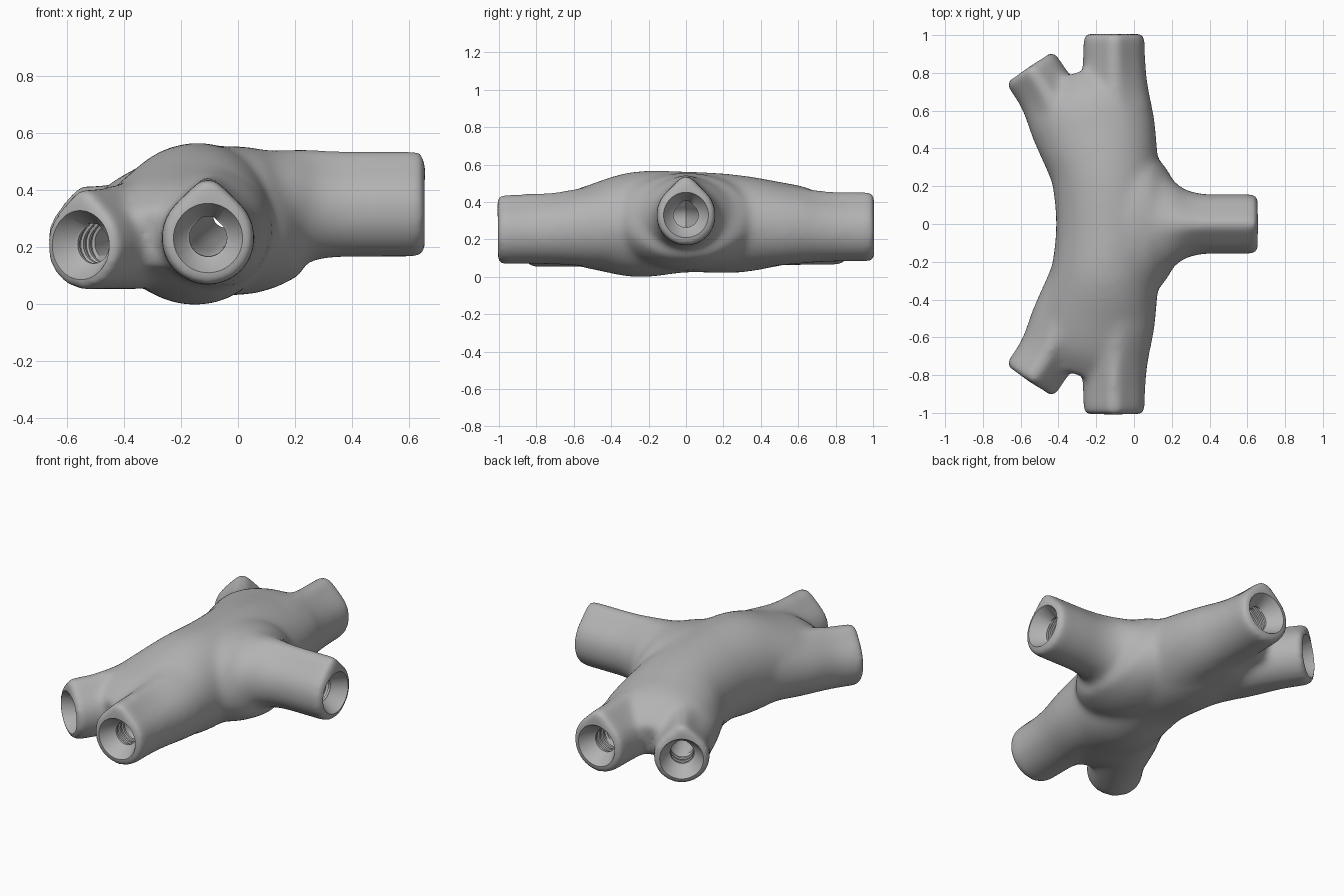
import bpy, bmesh, math
from mathutils import Vector

if "Cube" in bpy.data.objects:
    bpy.data.objects.remove(bpy.data.objects["Cube"])

SIDES = 48
UP = Vector((0, 0, 1))


def outline(point):
    """Unit circle whose top rises to a blunt teardrop tip by the amount point."""
    pts = []
    for i in range(SIDES):
        a = 2 * math.pi * i / SIDES
        f = 1.0
        if math.sin(a) > 0.707:
            f = 1 / math.cos(math.pi / 4 - abs(a - math.pi / 2))
        f = 1 + point * (min(f, 1.3) - 1)
        pts.append((f * math.cos(a), f * math.sin(a)))
    return pts


def refine(stations, steps):
    """Catmull-Rom interpolation of stations (x, y, z, width, height, point)."""
    out = []
    n = len(stations)
    for i in range(n - 1):
        a, b, c, d = (stations[min(max(k, 0), n - 1)] for k in range(i - 1, i + 3))
        for s in range(steps):
            t = s / steps
            out.append([q + 0.5 * t * (r - p + t * (2*p - 5*q + 4*r - s2 + t * (3*(q - r) + s2 - p)))
                        for p, q, r, s2 in zip(a, b, c, d)])
    return out + [stations[-1]]


def loft(bm, stations, steps=1, rounded=False):
    st = refine(stations, steps)
    if rounded:
        st[0][3:5] = [v * .92 for v in st[0][3:5]]
    centres = [Vector(s[:3]) for s in st]
    rings = []
    for i, s in enumerate(st):
        tangent = centres[min(i + 1, len(st) - 1)] - centres[max(i - 1, 0)]
        side = tangent.cross(UP).normalized()
        up = side.cross(tangent).normalized()
        rings.append([bm.verts.new(centres[i] + side * u * s[3] + up * v * s[4])
                      for u, v in outline(s[5])])
    for r0, r1 in zip(rings, rings[1:]):
        for j in range(SIDES):
            k = (j + 1) % SIDES
            bm.faces.new((r0[j], r0[k], r1[k], r1[j]))
    bm.faces.new(rings[0])
    bm.faces.new(rings[-1][::-1])


def finish(bm, name):
    bmesh.ops.recalc_face_normals(bm, faces=bm.faces[:])
    mesh = bpy.data.meshes.new(name)
    bm.to_mesh(mesh)
    bm.free()
    obj = bpy.data.objects.new(name, mesh)
    bpy.context.collection.objects.link(obj)
    return obj


# Branch centre lines from mouth to body: x, y, z, width, height, teardrop amount
straight = [(-.105, -1.007, .238, .164, .166, .9), (-.105, -.85, .24, .166, .166, .9),
            (-.1, -.7, .248, .178, .178, .6), (-.09, -.5, .265, .205, .21, .2),
            (-.11, -.25, .285, .24, .25, 0), (-.13, 0, .295, .25, .25, 0)]
angled = [(-.554, -.832, .213, .155, .157, .9), (-.46, -.69, .217, .157, .16, .9),
          (-.37, -.52, .237, .18, .18, .4), (-.29, -.34, .265, .18, .2, 0),
          (-.23, -.1, .28, .15, .2, 0)]
outlet = [(.657, 0, .335, .159, .164, .95), (.48, 0, .335, .159, .164, .95),
          (.36, 0, .335, .161, .165, .95), (.27, 0, .335, .185, .175, .8),
          (.2, 0, .333, .24, .2, .3), (.13, 0, .317, .34, .237, 0),
          (.03, 0, .302, .4, .26, 0), (-.1, 0, .295, .4, .26, 0)]


def mirrored(rows):
    """Back branch: flipped in y and raised slightly towards its mouth."""
    return [(x, -y, z + .015 * abs(y), w, h, p) for x, y, z, w, h, p in rows]


branches = [straight, angled, mirrored(straight), mirrored(angled), outlet]

# Swollen body with thin webs joining each pair of branches
body = [(-.28, -.79, .235, .2, .1, 0), (-.24, -.66, .26, .3, .175, 0),
        (-.2, -.5, .27, .31, .228, 0), (-.155, -.27, .284, .285, .282, 0),
        (-.13, 0, .298, .283, .27, 0), (-.155, .27, .288, .285, .262, 0),
        (-.2, .48, .288, .31, .228, 0), (-.235, .64, .285, .305, .19, 0),
        (-.28, .79, .25, .2, .1, 0)]
bm = bmesh.new()
loft(bm, body, 8)
for rows in branches:
    loft(bm, rows, 8, rounded=True)
manifold = finish(bm, "branched_manifold")

# Fuse the overlapping volumes and soften the joints
fuse = manifold.modifiers.new("Fuse", "REMESH")
fuse.mode = "VOXEL"
fuse.voxel_size = .015
soften = manifold.modifiers.new("Soften", "SMOOTH")
soften.factor = .5
soften.iterations = 28


# Bores: conical mouth, ribbed throat, teardrop passage to the middle
def bore(rows, inner, name):
    end = Vector(rows[0][:3])
    out = (end - Vector(rows[1][:3])).normalized()
    st = []

    def add(depth, r, p):
        st.append((*(end - out * depth), r, r, p))

    add(-.03, .14, 0)
    add(.08, .075, 0)
    for i in range(3):
        d = .085 + i * .035
        add(d, .066, 1)
        add(d + .014, .066, 1)
        add(d + .017, .074, 1)
        add(d + .032, .074, 1)
    add(.2, .066, 1.3)
    st += [(*p, .066, .066, 1.3) for p in inner]
    b = bmesh.new()
    loft(b, st)
    return finish(b, name)


inner_straight = [(-.09, -.6, .26), (-.06, -.4, .285), (-.02, -.2, .315), (.02, .03, .335)]
inner_angled = [(-.37, -.52, .235), (-.24, -.3, .28), (-.1, -.1, .32), (-.02, .03, .335)]
inner_outlet = [(.2, 0, .335), (-.06, 0, .335)]


def flip(points):
    return [(x, -y, z) for x, y, z in points]


inners = [inner_straight, inner_angled, flip(inner_straight), flip(inner_angled), inner_outlet]
cutters = []
for i, (rows, inner) in enumerate(zip(branches, inners)):
    cutter = bore(rows, inner, "bore_cutter_%d" % (i + 1))
    cutter.hide_render = True
    cutters.append(cutter)
    cut = manifold.modifiers.new("Bore", "BOOLEAN")
    cut.operation = "DIFFERENCE"
    cut.solver = "MANIFOLD"
    cut.object = cutter

# Bake the modifiers and drop the cutters
bpy.context.view_layer.update()
graph = bpy.context.evaluated_depsgraph_get()
baked = bpy.data.meshes.new_from_object(manifold.evaluated_get(graph))
manifold.modifiers.clear()
manifold.data = baked
for cutter in cutters:
    bpy.data.objects.remove(cutter)

# Plain grey finish
grey = bpy.data.materials.new("plain_grey")
grey.use_nodes = True
colour = (.45, .45, .45, 1)
grey.diffuse_color = colour
grey.node_tree.nodes["Principled BSDF"].inputs["Base Color"].default_value = colour
baked.materials.clear()
baked.materials.append(grey)

# Rest on the floor
low = min(v.co.z for v in baked.vertices)
for v in baked.vertices:
    v.co.z -= low

bpy.ops.object.select_all(action="DESELECT")
manifold.select_set(True)
bpy.context.view_layer.objects.active = manifold
bpy.ops.object.shade_smooth_by_angle(angle=math.radians(35))
